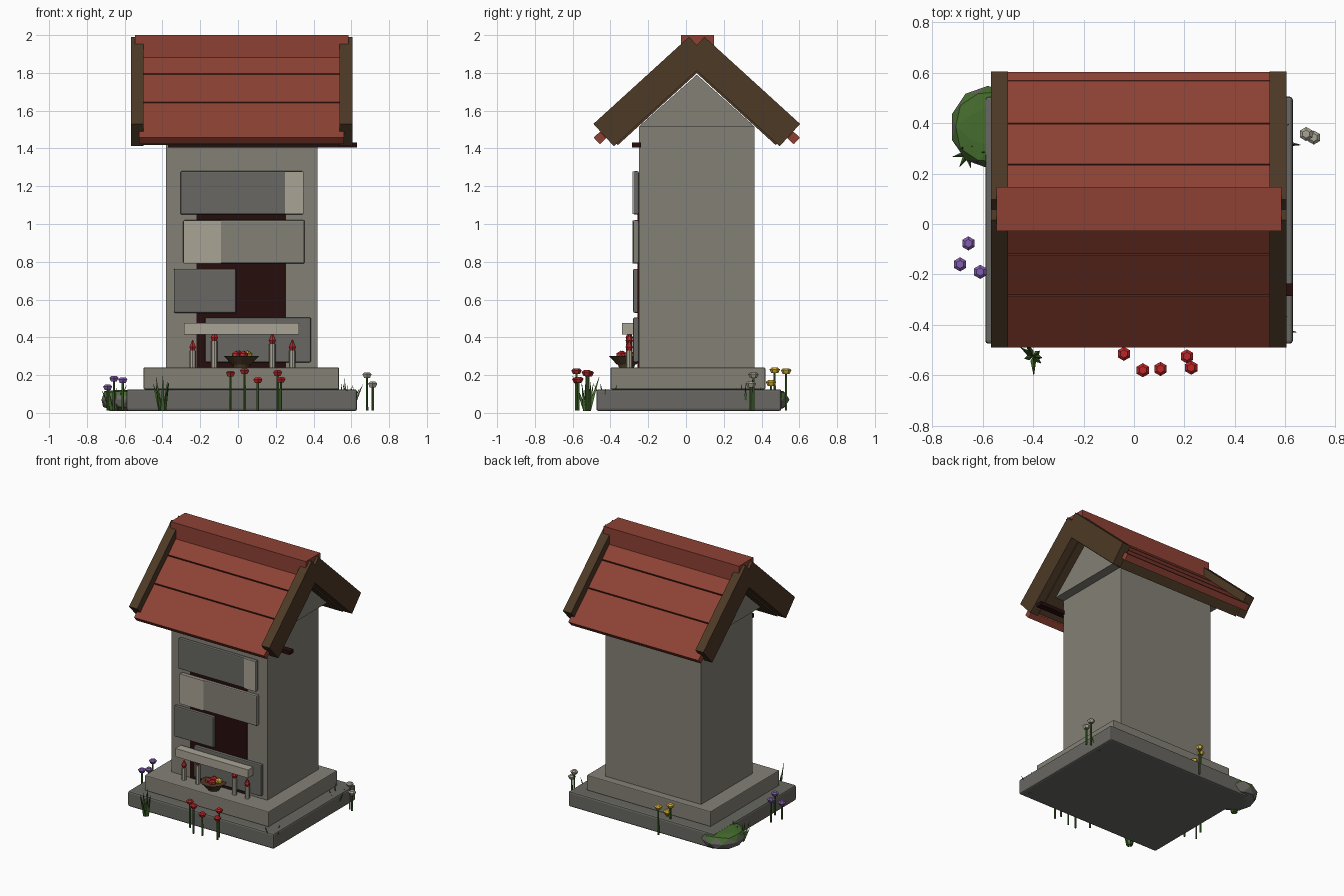
import bpy, bmesh, math, random
from mathutils import Vector, Matrix

if "Cube" in bpy.data.objects:
    bpy.data.objects.remove(bpy.data.objects["Cube"])

random.seed(4)


def mat(name, *rgb):
    m = bpy.data.materials.new(name)
    m.diffuse_color = (*rgb, 1)
    m.use_nodes = True
    m.node_tree.nodes["Principled BSDF"].inputs["Base Color"].default_value = m.diffuse_color
    return m


ROOF = mat("roof_red", .27, .053, .034)
STONE = mat("wall_stone", .23, .217, .18)
DARK = mat("dark_stone", .14, .137, .122)
WOOD = mat("brown_wood", .074, .041, .019)
SHADE = mat("dark_maroon", .02, .004, .004)
PALE = mat("pale_stone", .40, .37, .30)
RED = mat("bright_red", .50, .02, .022)
PURPLE = mat("purple", .22, .11, .42)
GREEN = mat("leaf_green", .06, .15, .027)
YELLOW = mat("yellow", .70, .46, .03)


def finish(bm, name, *mats):
    bmesh.ops.recalc_face_normals(bm, faces=bm.faces)
    me = bpy.data.meshes.new(name)
    bm.to_mesh(me)
    bm.free()
    for m in mats:
        me.materials.append(m)
    ob = bpy.data.objects.new(name, me)
    bpy.context.collection.objects.link(ob)
    return ob


def box(name, m, x0, x1, y0, y1, z0, z1, bevel=0):
    bm = bmesh.new()
    bmesh.ops.create_cube(bm, size=1, matrix=Matrix.Translation(
        ((x0 + x1) / 2, (y0 + y1) / 2, (z0 + z1) / 2))
        @ Matrix.Diagonal((x1 - x0, y1 - y0, z1 - z0, 1)))
    ob = finish(bm, name, m)
    if bevel:
        mod = ob.modifiers.new("bevel", 'BEVEL')
        mod.width, mod.segments = bevel, 2
    return ob


def prism(name, m, profile, x0, x1):
    """Extrude a (y, z) outline along x."""
    bm = bmesh.new()
    f = bm.faces.new([bm.verts.new((x0, y, z)) for y, z in profile])
    r = bmesh.ops.extrude_face_region(bm, geom=[f])
    bmesh.ops.translate(bm, vec=(x1 - x0, 0, 0),
                        verts=[v for v in r["geom"] if isinstance(v, bmesh.types.BMVert)])
    return finish(bm, name, m)


def cone(bm, a, b, r0, r1, sides):
    a, b = Vector(a), Vector(b)
    d = b - a
    mtx = Matrix.Translation((a + b) / 2) @ d.to_track_quat('Z', 'Y').to_matrix().to_4x4()
    r = bmesh.ops.create_cone(bm, cap_ends=True, segments=sides, radius1=r0,
                              radius2=r1, depth=d.length, matrix=mtx)
    return {f for v in r["verts"] for f in v.link_faces}


# Stepped stone base
box("base_plinth", DARK, -.59, .63, -.475, .505, .01, .125, .012)
box("base_step", STONE, -.50, .535, -.40, .42, .125, .24, .006)

# Main body and overhanging gable
MID = .057
box("body", STONE, -.38, .42, -.25, .362, .24, 1.515)
prism("gable", STONE, [(-.25, 1.515), (.364, 1.515), (MID, 1.79)], -.45, .49)

# Niche and broken stone boards across it
box("niche", SHADE, -.22, .255, -.256, -.248, .24, 1.25)
for i, (m, x0, x1, z0, z1) in enumerate([
        (DARK, -.305, .345, 1.05, 1.28), (STONE, -.29, .353, .79, 1.02),
        (DARK, -.34, -.01, .53, .763), (DARK, -.175, .387, .268, .505)]):
    box(f"niche_board_{i + 1}", m, x0, x1, -.28, -.25, z0, z1, .008)
box("pale_patch_upper", PALE, .25, .347, -.284, -.276, 1.052, 1.278)
box("pale_patch_lower", PALE, -.288, -.09, -.284, -.276, .792, 1.018)
box("offering_shelf", PALE, -.285, .322, -.34, -.275, .415, .477)


# Roof: pieces placed by distance along the slope and depth below its top line
A = math.atan2(.46, .505)


def sloped(name, m, s0, s1, d0, d1, x0, x1):
    for side, label in ((1, "front"), (-1, "back")):
        pts = []
        for s, d in ((s0, d0), (s1, d0), (s1, d1), (s0, d1)):
            y = -.49 + s * math.cos(A) + d * math.sin(A)
            z = 1.53 + s * math.sin(A) - d * math.cos(A)
            pts.append((MID + side * (y - MID), z))
        prism(f"{name}_{label}", m, pts, x0, x1)


for label, x0, x1 in (("left", -.567, -.50), ("right", .537, .605)):
    sloped(f"barge_board_{label}", WOOD, 0, .685, 0, .16, x0, x1)
sloped("roof_deck", WOOD, .02, .60, .095, .17, -.51, .545)
for i, (s0, s1) in enumerate([(-.03, .225), (.232, .447), (.454, .69)]):
    sloped(f"roof_plank_{i + 1}", ROOF, s0, s1, .056 - i * .002, .10, -.51, .545)
sloped("eave_strip", ROOF, -.048, -.002, .054, .102, -.525, .56)
box("ridge_cap", ROOF, -.545, .585, -.027, .147, 1.87, 2.0)
box("eave_beam", SHADE, -.37, .63, -.285, -.237, 1.405, 1.432)

# Candles with flames
for i, (x, top) in enumerate([(-.24, .33), (-.125, .38), (.182, .365), (.288, .33)]):
    bm = bmesh.new()
    cone(bm, (x, -.30, .24), (x, -.30, top), .017, .017, 8)
    for f in cone(bm, (x, -.30, top), (x, -.30, top + .018), .012, .02, 6) | \
            cone(bm, (x, -.30, top + .018), (x, -.30, top + .055), .02, .003, 6):
        f.material_index = 1
    finish(bm, f"candle_{i + 1}", PALE, RED)

# Fruit bowl
bm = bmesh.new()
cone(bm, (.018, -.315, .24), (.018, -.315, .255), .04, .045, 12)
cone(bm, (.018, -.315, .255), (.018, -.315, .30), .05, .092, 12)
finish(bm, "bowl", WOOD)
for i, (x, y, m) in enumerate([(-.01, -.335, RED), (.03, -.345, RED),
                               (.05, -.30, YELLOW), (.005, -.295, RED)]):
    bm = bmesh.new()
    bmesh.ops.create_icosphere(bm, subdivisions=1, radius=.028,
                               matrix=Matrix.Translation((x, y, .302)))
    finish(bm, f"fruit_{i + 1}", m)

# Flowers: stem plus six-sided head
FLOWERS = {
    RED: [(-.04, -.515, .205), (.035, -.58, .217), (.105, -.575, .17),
          (.21, -.525, .208), (.227, -.57, .172)],
    PURPLE: [(-.657, -.077, .178), (-.69, -.16, .132), (-.61, -.19, .17)],
    PALE: [(.683, .357, .197), (.713, .343, .147)],
    YELLOW: [(-.14, .53, .218), (-.2, .47, .222), (-.16, .45, .155)],
}
for m, spots in FLOWERS.items():
    for i, (x, y, z) in enumerate(spots):
        bm = bmesh.new()
        cone(bm, (x, y, .012), (x, y, z), .007, .006, 5)
        for f in cone(bm, (x, y, z - .012), (x, y, z + .008), .018, .028, 6) | \
                cone(bm, (x, y, z + .008), (x, y, z + .018), .028, .016, 6):
            f.material_index = 1
        finish(bm, f"{m.name}_flower_{i + 1}", GREEN, m)

# Grass tufts
for i, (x, y, n, h) in enumerate([(-.40, -.525, 7, .19), (-.66, .28, 8, .14),
                                  (.57, -.42, 5, .18), (.59, .32, 5, .18)]):
    bm = bmesh.new()
    for k in range(n):
        a = k * math.tau / n + random.uniform(-.3, .3)
        r = random.uniform(.03, .085)
        c, s = math.cos(a), math.sin(a)
        cone(bm, (x + .012 * c, y + .012 * s, .012),
             (x + r * c, y + r * s, h * random.uniform(.7, 1.1)), .013, .001, 3)
    finish(bm, f"grass_tuft_{i + 1}", GREEN)

# Flat mossy rock at the back left corner
bm = bmesh.new()
bmesh.ops.create_icosphere(bm, subdivisions=2, radius=1)
for v in bm.verts:
    v.co.z = max(-.7, min(.6, v.co.z))
bmesh.ops.transform(bm, verts=bm.verts, matrix=Matrix.Translation((-.58, .385, .07))
                    @ Matrix.Diagonal((.15, .163, .085, 1)))
bm.normal_update()
for f in bm.faces:
    f.material_index = int(f.normal.z > .35)
finish(bm, "mossy_rock", DARK, GREEN)
